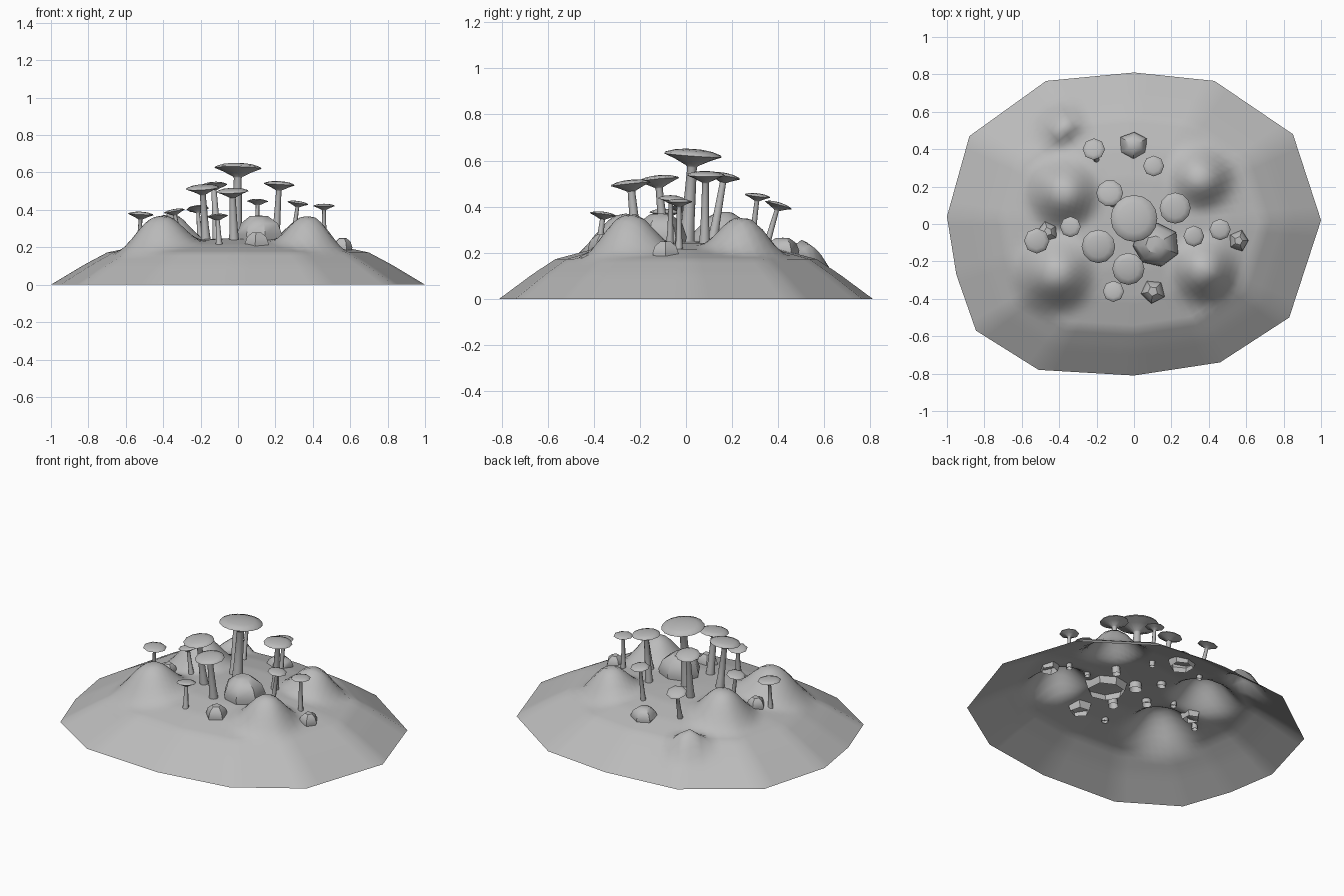
import bpy, bmesh, math, random
from mathutils import Vector

if "Cube" in bpy.data.objects:
    bpy.data.objects.remove(bpy.data.objects["Cube"])

random.seed(4)
grey = bpy.data.materials.new("plain_grey")
grey.diffuse_color = (0.5, 0.5, 0.5, 1)
grey.use_nodes = True
grey.node_tree.nodes["Principled BSDF"].inputs["Base Color"].default_value = grey.diffuse_color


def finish(name, rings, tip, angle=40):
    """Skin a list of point rings and close the last one onto a tip point."""
    bm = bmesh.new()
    vs = [[bm.verts.new(p) for p in ring] for ring in rings]
    n = len(vs[0])
    for a, b in zip(vs, vs[1:]):
        for i in range(n):
            j = (i + 1) % n
            bm.faces.new((a[i], a[j], b[j], b[i]))
    top = bm.verts.new(tip)
    for i in range(n):
        bm.faces.new((vs[-1][i], vs[-1][(i + 1) % n], top))
    me = bpy.data.meshes.new(name)
    bm.to_mesh(me)
    bm.free()
    me.materials.append(grey)
    me.shade_smooth()
    me.set_sharp_from_angle(angle=math.radians(angle))
    ob = bpy.data.objects.new(name, me)
    bpy.context.collection.objects.link(ob)
    return ob


# --- mound: faceted outline, domed section, swelling bumps, open underneath
OUTLINE = [(1, .02), (.85, .48), (.43, .765), (0, .81), (-.47, .765), (-.88, .47),
           (-1, .04), (-.95, -.27), (-.845, -.57), (-.51, -.78), (0, -.81),
           (.46, -.74), (.83, -.5)]
SECTION = [(0, .25), (.3, .24), (.5, .215), (.7, .172), (.82, .108), (1, 0)]
# x, y, radius, peak above the mound
BUMPS = [(-.38, .17, .22, .15), (-.42, -.27, .24, .15), (.38, -.25, .21, .145),
         (.36, .25, .2, .13), (-.39, .53, .13, .09)]


def section(t):
    for (a, za), (b, zb) in zip(SECTION, SECTION[1:]):
        if t <= b:
            return za + (zb - za) * (t - a) / (b - a)
    return 0


def lift(x, y):
    h = 0
    for bx, by, r, peak in BUMPS:
        s = min(1, max(0, 1.12 * (1 - math.hypot(x - bx, y - by) / r)))
        h = max(h, peak * s * s * (3 - 2 * s))
    return h


SUB, RINGS = 6, 30
edge = []
for i, a in enumerate(OUTLINE):
    b = OUTLINE[(i + 1) % len(OUTLINE)]
    edge += [Vector(a).lerp(Vector(b), k / SUB) for k in range(SUB)]
rings = []
for k in range(RINGS):
    t = 1 - k / RINGS
    rings.append([(p.x * t, p.y * t, section(t) + lift(p.x * t, p.y * t)) for p in edge])
finish("mound", rings, (0, 0, .25), 60)

# --- mushrooms: tapered open stem running into a shallow cap, tilted outwards
CAP = [(.2, -.36), (.62, -.15), (1, 0), (.96, .07), (.65, .17), (.3, .215)]
# cap x, y, rim z, cap radius, base x, y, z, stem radius, sides
MUSHROOMS = [
    (0, .03, .622, .125, -.01, .0, .21, .038, 16),
    (-.19, -.12, .515, .09, -.17, -.09, .21, .028, 12),
    (.22, .085, .535, .083, .2, .08, .2, .026, 12),
    (-.03, -.24, .497, .086, -.02, -.21, .2, .03, 12),
    (-.13, .165, .53, .072, -.11, .11, .22, .026, 10),
    (-.34, -.015, .392, .056, -.31, -.02, .22, .018, 8),
    (.32, -.065, .435, .056, .29, -.07, .22, .018, 8),
    (.46, -.03, .42, .057, .46, -.03, .19, .018, 8),
    (-.52, -.09, .375, .068, -.53, -.09, .18, .018, 8),
    (.105, .31, .445, .056, .1, .28, .2, .018, 8),
    (-.215, .4, .405, .06, -.2, .34, .2, .018, 8),
    (-.11, -.36, .365, .057, -.1, -.38, .2, .02, 8),
]


def circle(centre, axis, r, n):
    u = Vector((0, 1, 0)).cross(axis).normalized()
    v = axis.cross(u)
    return [centre + r * (math.cos(2 * math.pi * i / n) * u + math.sin(2 * math.pi * i / n) * v)
            for i in range(n)]


for m, (x, y, z, r, bx, by, bz, sr, n) in enumerate(MUSHROOMS):
    rim, base = Vector((x, y, z)), Vector((bx, by, bz))
    axis = (rim - base).normalized()
    neck = rim - axis * r * .42
    rings = [circle(base, axis, sr, n),
             circle(base.lerp(neck, .4), axis, sr * .72, n),
             circle(neck, axis, sr * .55, n)]
    rings += [circle(rim + axis * r * h, axis, r * w, n) for w, h in CAP]
    finish("mushroom_%d" % (m + 1), rings, rim + axis * r * .225, 45)

# --- rocks: rough low-sided domes, open underneath
# x, y, radius, base z, top z, sides
ROCKS = [(.11, -.11, .125, .2, .37, 7), (.1, -.36, .07, .18, .28, 5),
         (.56, -.09, .055, .165, .25, 5), (-.46, -.04, .055, .2, .275, 5),
         (0, .42, .078, .17, .265, 6)]
for k, (x, y, r, z0, z1, n) in enumerate(ROCKS):
    turn = random.random() * 6
    wob = [random.uniform(.9, 1.1) for _ in range(n)]
    rings = []
    for w, h in [(.85, 0), (1, .4), (.82, .75), (.4, .98)]:
        rings.append([(x + r * w * wob[i] * math.cos(turn + i * 2 * math.pi / n),
                       y + r * w * wob[i] * math.sin(turn + i * 2 * math.pi / n),
                       z0 + (z1 - z0) * h) for i in range(n)])
    finish("rock_%d" % (k + 1), rings, (x, y, z1), 35)
